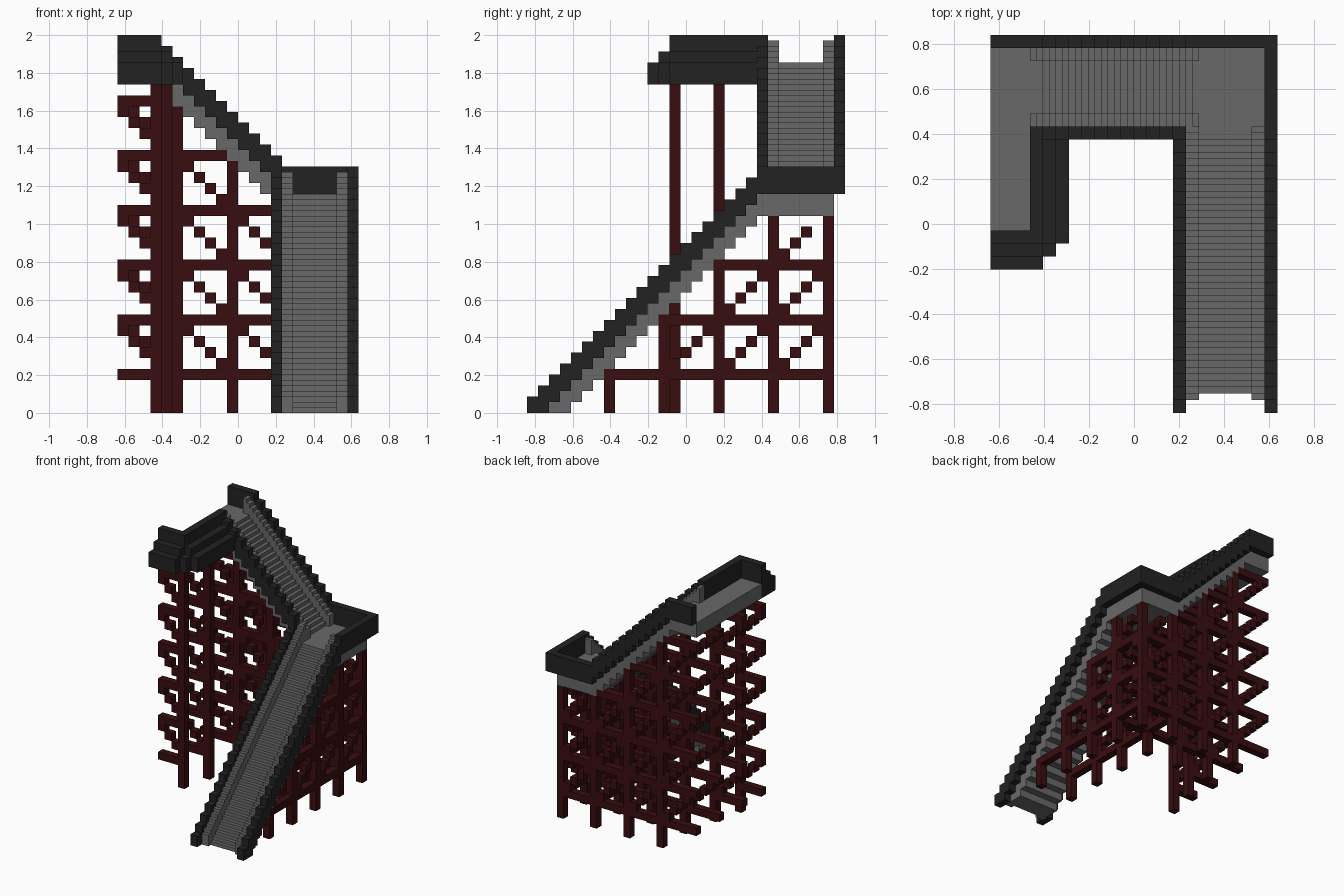
import bpy
import bmesh

if "Cube" in bpy.data.objects:
    bpy.data.objects.remove(bpy.data.objects["Cube"])

U = 2 / 34.5  # one block; all sizes below are in blocks


def material(name, rgb):
    m = bpy.data.materials.new(name)
    m.use_nodes = True
    m.diffuse_color = (*rgb, 1)
    bsdf = m.node_tree.nodes["Principled BSDF"]
    bsdf.inputs["Base Color"].default_value = (*rgb, 1)
    bsdf.inputs["Roughness"].default_value = 0.9
    return m


BLACK = material("charcoal", (0.016, 0.016, 0.016))
GREY = material("stone grey", (0.14, 0.14, 0.14))
RED = material("dark red", (0.04, 0.004, 0.005))


def build(name, mat, boxes):
    """Make one object out of boxes given as x0, x1, y0, y1, z0, z1."""
    bm = bmesh.new()
    for x0, x1, y0, y1, z0, z1 in boxes:
        if x1 <= x0 or y1 <= y0 or z1 <= z0:
            continue
        vs = bmesh.ops.create_cube(bm, size=1)["verts"]
        for v in vs:
            v.co.x = (x0 + x1) / 2 * U + v.co.x * (x1 - x0) * U
            v.co.y = (y0 + y1) / 2 * U + v.co.y * (y1 - y0) * U
            v.co.z = (z0 + z1) / 2 * U + v.co.z * (z1 - z0) * U
    me = bpy.data.meshes.new(name)
    bm.to_mesh(me)
    bm.free()
    me.materials.append(mat)
    ob = bpy.data.objects.new(name, me)
    bpy.context.collection.objects.link(ob)
    return ob


# Lower flight, rising towards the back
steps, rails = [], []
for k in range(1, 21):
    y = -14.5 + k
    steps += [(4, 10, y, y + 1, max(0, k - 3), k - 1),
              (4, 10, y + .5, y + 1, max(0, k - 1), k - .5)]
for k in range(1, 22):
    y = -14.5 + k
    for x in (4, 9):
        rails += [(x, x + 1, y, y + .5, k - 1, k + .5),
                  (x, x + 1, y + .5, y + 1, k - 1, k + 1)]
build("lower_steps", GREY, steps)
build("lower_handrails", GREY, rails)
for name, x, last in (("lower_outer_wall", 10, 21), ("lower_inner_wall", 3, 22)):
    build(name, BLACK, [(x, x + 1, k - 14.5, k - 13.5, max(0, k - 1), k + 1.5)
                        for k in range(last)])

# Landing at the turn
build("landing_floor", GREY, [(4, 10, 6.5, 13.5, 18, 20)])
build("landing_wall", BLACK, [(10, 11, 6.5, 14.5, 20, 22.5),
                              (4, 10, 13.5, 14.5, 20, 22.5)])

# Upper flight, rising towards -x
steps, rails = [], []
for n in range(-1, 12):
    x = 3 - n
    if n >= 0:
        steps.append((x, x + 1, 7.5, 13.5, min(19 + n, 30), min(21 + n, 32)))
    if n < 11:
        steps.append((x, x + .5, 7.5, 13.5, 21 + n, 21.5 + n))
    for y in (7.5, 12.5):
        rails += [(x + .5, x + 1, y, y + 1, 21 + n, 22.5 + n),
                  (x, x + .5, y, y + 1, 21 + n, 23 + n)]
build("upper_steps", GREY, steps)
build("upper_handrails", GREY, rails)
for name, y in (("upper_inner_wall", 6.5), ("upper_back_wall", 13.5)):
    build(name, BLACK, [(3 - n, 4 - n, y, y + 1, 21 + n, 23.5 + n)
                        for n in range(12)])

# Top platform with its stepped parapet
build("platform_floor", GREY, [(-11, -8, -.5, 13.5, 30, 32)])
build("platform_back_wall", BLACK, [(-11, -8, 13.5, 14.5, 32, 34.5)])
parapet = [(-7, -6, -2.5, -1.5, 30, 32)]
for d, top in enumerate((34.5, 33, 32)):
    parapet += [(-8 + d, -7 + d, -1.5, 6.5, 30, top),
                (-11, -8 if d == 0 else -7, -1.5 - d, -.5 - d, 30, top)]
build("platform_parapet", BLACK, parapet)


# Scaffolding under the flights and the platform
LEVELS = range(3, 29, 5)


def ceiling_x(x):
    """Underside of the upper flight."""
    return 18 if x >= 4 else min(30, 22 - x)


def ceiling_y(y):
    """Underside of the lower flight."""
    return min(18, y + 11.5)


def frame_along_x(y):
    out = [(x, x + 1, y, y + 1, 0, ceiling_x(x)) for x in (-6, -1, 4, 9)]
    for b in LEVELS:
        end = 10 if b < 18 else 22 - b
        out.append((-11, end, y, y + 1, b, b + 1))
        for post in (-6, -1, 4, 9):
            for i in range(1, 5):
                x, z = post - i, b + i
                if z + 1 < ceiling_x(x):
                    out.append((x, x + 1, y, y + 1, z, z + 1))
    return out


def frame_along_y(x):
    posts = [-7.5, -2.5, 2.5, 7.5, 12.5]
    out = [(x, x + 1, y, y + 1, 0, ceiling_y(y)) for y in posts]
    for b in (3, 8, 13):
        out.append((x, x + 1, b - 10.5, 13.5, b, b + 1))
        for post in posts[:-1]:
            for i in range(1, 5):
                y, z = post + i, b + i
                if z + 1 < ceiling_y(y):
                    out.append((x, x + 1, y, y + 1, z, z + 1))
    return out


def platform_bent(post, y):
    out = [(post, post + 1, y, y + 1, 0, 30)]
    for b in LEVELS:
        out.append((-11, post, y, y + 1, b, b + 1))
        if b < 28:
            out += [(-11 + i, -10 + i, y, y + 1, b + 4 - i, b + 5 - i)
                    for i in range(post + 11)]
    return out


build("back_scaffold", RED, frame_along_x(12.5))
build("middle_scaffold", RED, frame_along_x(7.5))
build("side_scaffold", RED, frame_along_y(9))
build("inner_scaffold", RED, frame_along_y(4))
build("platform_front_scaffold", RED, platform_bent(-8, -1.5))
build("platform_middle_scaffold", RED, platform_bent(-7, 2.5))
